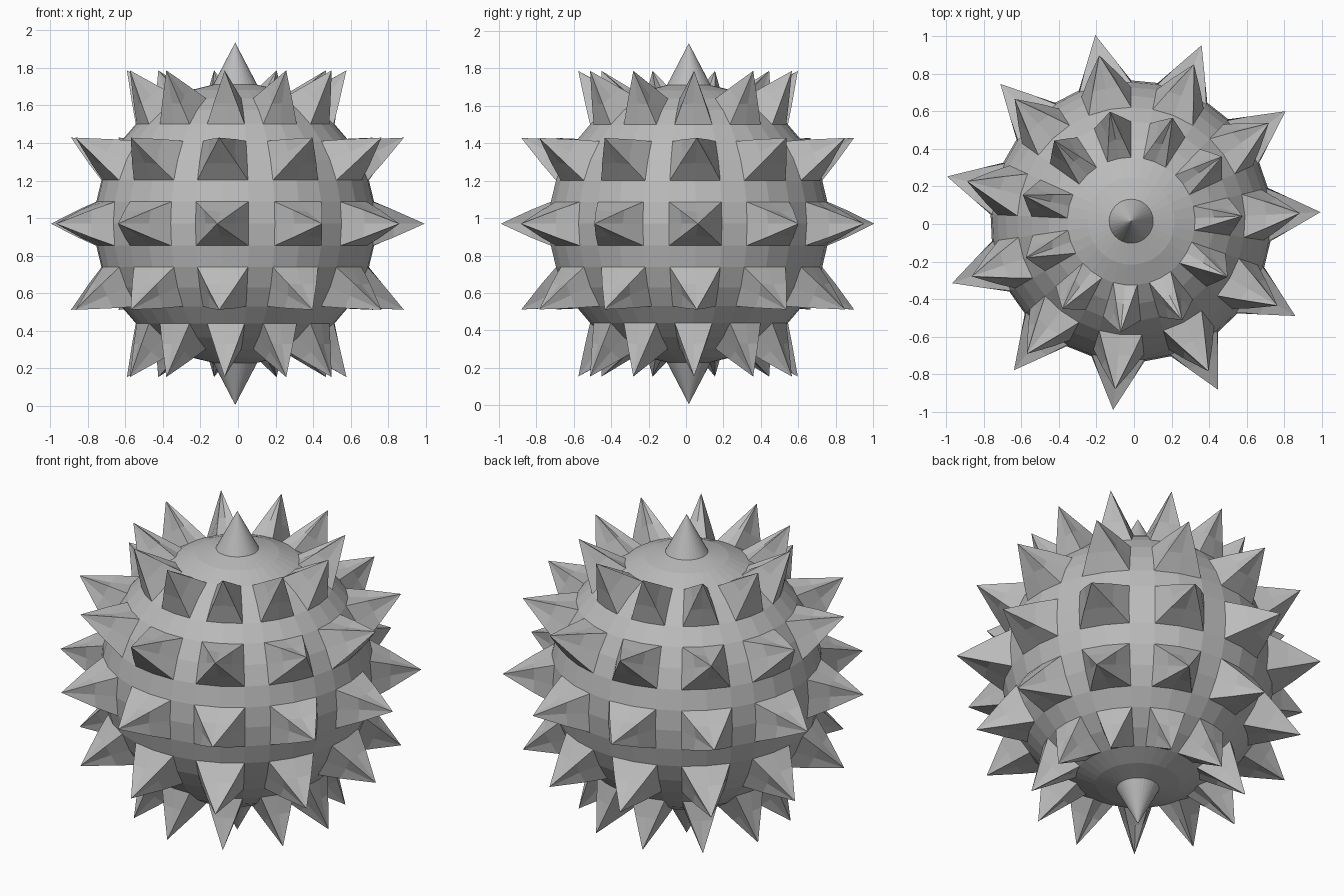
import bpy, bmesh
from math import sin, cos, radians, pi
from mathutils import Vector

if "Cube" in bpy.data.objects:
    bpy.data.objects.remove(bpy.data.objects["Cube"], do_unlink=True)

CENTRE = Vector((-0.015, 0.015, 0.97))
R, TIP, POLE_TIP = 0.75, 1.01, 0.965
SEGMENTS, RINGS = 33, 20
STEP = 2 * pi / SEGMENTS
START = radians(2.727)          # direction of the first column of spikes

grey = bpy.data.materials.new("light_grey")
grey.use_nodes = True
grey.diffuse_color = (0.5, 0.5, 0.5, 1)
grey.node_tree.nodes["Principled BSDF"].inputs["Base Color"].default_value = (0.5, 0.5, 0.5, 1)


def direction(azimuth, elevation):
    return Vector((cos(azimuth) * cos(elevation), sin(azimuth) * cos(elevation), sin(elevation)))


def finish(name, bm):
    bmesh.ops.recalc_face_normals(bm, faces=bm.faces)
    mesh = bpy.data.meshes.new(name)
    bm.to_mesh(mesh)
    bm.free()
    mesh.materials.append(grey)
    obj = bpy.data.objects.new(name, mesh)
    obj.location = CENTRE
    bpy.context.collection.objects.link(obj)


# Faceted ball, with its column edges lined up with the spikes
bm = bmesh.new()
rows = [[bm.verts.new(R * direction(START + c * STEP, -pi / 2 + r * pi / RINGS))
         for c in range(SEGMENTS)] for r in range(1, RINGS)]
for low, high in zip(rows, rows[1:]):
    for c in range(SEGMENTS):
        d = (c + 1) % SEGMENTS
        bm.faces.new((low[c], low[d], high[d], high[c]))

# Pole cones close the two end rings
for ring, side in ((rows[0], -1), (rows[-1], 1)):
    tip = bm.verts.new((0, 0, side * POLE_TIP))
    for c in range(SEGMENTS):
        bm.faces.new((ring[c], ring[(c + 1) % SEGMENTS], tip))
finish("ball_with_pole_cones", bm)

# Outline of a spike: corners and edge middles of a square
OUTLINE = [(-1, -1), (0, -1), (1, -1), (1, 0), (1, 1), (0, 1), (-1, 1), (-1, 0)]


def add_spike(bm, azimuth, elevation):
    axis = direction(azimuth, elevation)
    base = [R * direction(azimuth + u * STEP, elevation + v * pi / RINGS) for u, v in OUTLINE]
    mid = []
    for (u, v), p in zip(OUTLINE, base):
        across = p - axis * p.dot(axis)
        mid.append(axis * 0.84 + across * (0.63 if u and v else 0.54))
    lower = [bm.verts.new(p) for p in base]
    upper = [bm.verts.new(p) for p in mid]
    tip = bm.verts.new(axis * TIP)
    for i in range(len(OUTLINE)):
        j = (i + 1) % len(OUTLINE)
        bm.faces.new((lower[i], lower[j], upper[j], upper[i]))
        bm.faces.new((upper[i], upper[j], tip))


# Five rings of eleven spikes
for name, degrees in (("lowest", -54), ("lower", -27), ("middle", 0), ("upper", 27), ("highest", 54)):
    bm = bmesh.new()
    for k in range(SEGMENTS // 3):
        add_spike(bm, START + 3 * k * STEP, radians(degrees))
    finish(name + "_spike_ring", bm)
